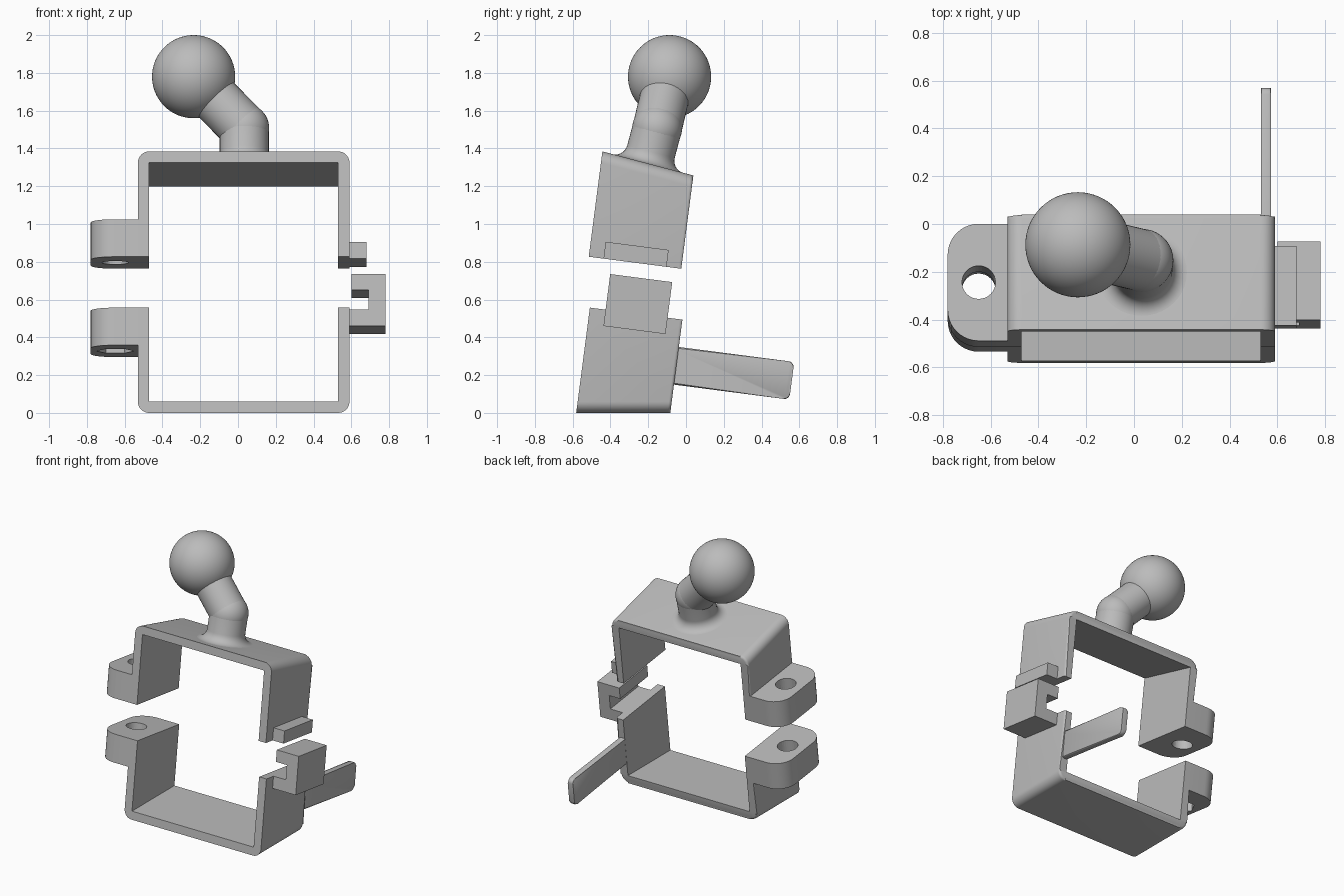
import bpy, bmesh, math
from mathutils import Matrix, Vector

if "Cube" in bpy.data.objects:
    bpy.data.objects.remove(bpy.data.objects["Cube"])

TILT = math.radians(7.4)
SHEAR = math.tan(TILT)
DEPTH = 0.247          # half depth of the clamp
H = 0.53               # height of each clamp half
ROT = Matrix.Rotation(-TILT, 4, 'X')
UPPER = Matrix.Translation((0, -0.27, 0.795)) @ ROT
LOWER = Matrix.Translation((0, -0.264, 0.5255)) @ ROT

grey = bpy.data.materials.new("plain grey")
grey.diffuse_color = (0.5, 0.5, 0.5, 1)
grey.use_nodes = True
grey.node_tree.nodes["Principled BSDF"].inputs["Base Color"].default_value = grey.diffuse_color


def finish(name, bm, matrix=Matrix(), smooth=True):
    bmesh.ops.recalc_face_normals(bm, faces=bm.faces)
    me = bpy.data.meshes.new(name)
    bm.to_mesh(me)
    bm.free()
    me.materials.append(grey)
    ob = bpy.data.objects.new(name, me)
    bpy.context.collection.objects.link(ob)
    ob.matrix_world = matrix
    if smooth:
        bpy.ops.object.select_all(action='DESELECT')
        ob.select_set(True)
        bpy.context.view_layer.objects.active = ob
        bpy.ops.object.shade_smooth_by_angle(angle=math.radians(32))
    return ob


def prism(pts, lo, hi, axis):
    """Extrude a 2D outline from lo to hi along the given axis."""
    place = {'X': lambda a, b, c: (c, a, b),
             'Y': lambda a, b, c: (a, c, b),
             'Z': lambda a, b, c: (a, b, c)}[axis]
    bm = bmesh.new()
    r1 = [bm.verts.new(place(a, b, lo)) for a, b in pts]
    r2 = [bm.verts.new(place(a, b, hi)) for a, b in pts]
    bm.faces.new(r1)
    bm.faces.new(r2)
    n = len(pts)
    for i in range(n):
        j = (i + 1) % n
        bm.faces.new((r1[i], r1[j], r2[j], r2[i]))
    return bm


def arc(cx, cy, r, start, end, n=8):
    return [(cx + r * math.cos(math.radians(start + (end - start) * i / n)),
             cy + r * math.sin(math.radians(start + (end - start) * i / n)))
            for i in range(n + 1)]


def rect(a0, a1, b0, b1):
    return [(a0, b0), (a1, b0), (a1, b1), (a0, b1)]


def clamp_half(name, matrix, sign):
    # U-shaped band with rounded outer corners and a slanted closed end
    pts = [(0.59, 0)] + arc(0.53, H - 0.06, 0.06, 0, 90) \
        + arc(-0.47, H - 0.06, 0.06, 90, 180) \
        + [(-0.53, 0), (-0.47, 0), (-0.47, H - 0.06), (0.53, H - 0.06), (0.53, 0)]
    bm = prism(pts, -DEPTH, DEPTH, 'Y')

    def outer(v):
        return v.co.x > 0.56 or v.co.x < -0.5 or v.co.z > H - 0.03
    rim = [e for e in bm.edges
           if all(v.co.y > 0.2 and outer(v) for v in e.verts)]
    bmesh.ops.bevel(bm, geom=rim, offset=0.015, segments=3, affect='EDGES', profile=0.5)
    for v in bm.verts:
        if v.co.z > 0.3:
            v.co.z -= SHEAR * v.co.y
        v.co.z *= sign
    finish(name, bm, matrix)


def cut(ob, pts, lo, hi, matrix):
    cutter = finish("cutter", prism(pts, lo, hi, 'Z'), matrix, False)
    cutter.hide_render = True
    mod = ob.modifiers.new("cut", 'BOOLEAN')
    mod.operation = 'DIFFERENCE'
    mod.solver = 'EXACT'
    mod.object = cutter
    bpy.context.view_layer.objects.active = ob
    bpy.ops.object.modifier_apply(modifier=mod.name)
    bpy.data.objects.remove(cutter)


def ear(name, matrix, lo, hi):
    # bolt ear with two rounded outer corners and a bolt hole
    r = 0.13
    pts = [(-0.472, -DEPTH), (-0.472, DEPTH)] \
        + arc(-0.78 + r, DEPTH - r, r, 90, 180, 10) \
        + arc(-0.78 + r, -DEPTH + r, r, 180, 270, 10)
    ob = finish(name, prism(pts, lo, hi, 'Z'), matrix)
    cut(ob, arc(-0.65, 0, 0.07, 0, 360, 32)[:-1], lo - 0.05, hi + 0.05, matrix)
    return ob


clamp_half("upper_clamp", UPPER, 1)
clamp_half("lower_clamp", LOWER, -1)
ear("upper_ear", UPPER, 0, 0.2)
lower_ear = ear("lower_ear", LOWER, -0.2, 0)
# hexagonal nut pocket under the lower ear
cut(lower_ear, arc(-0.65, 0, 0.1, 0, 360, 6)[:-1], -0.25, -0.1, LOWER)

# latch: bar on the upper half, hook on the lower half
finish("latch_bar", prism(rect(0.58, 0.68, 0, 0.09), -0.168, 0.168, 'Y'), UPPER)
hook = [(0.58, -0.087), (0.78, -0.087), (0.78, 0.19), (0.60, 0.19),
        (0.60, 0.105), (0.69, 0.105), (0.69, 0), (0.58, 0)]
finish("latch_hook", prism(hook, -0.163, 0.168, 'Y'), LOWER)

# flat lever reaching backwards
lever = [(0.2, -0.347), *arc(0.833, -0.317, 0.03, -90, 0, 5),
         *arc(0.833, -0.176, 0.03, 0, 90, 5), (0.2, -0.146)]
bm = prism(lever, 0.531, 0.574, 'X')
ring = [e for e in bm.edges if abs(e.verts[0].co.x - e.verts[1].co.x) < 1e-4]
bmesh.ops.bevel(bm, geom=ring, offset=0.008, segments=2, affect='EDGES', profile=0.5)
finish("lever", bm, LOWER)


def lathe(name, profile, start, direction, n=40):
    """Revolve (radius, height) points around an axis."""
    bm = bmesh.new()
    rings = [[bm.verts.new((r * math.cos(2 * math.pi * i / n),
                            r * math.sin(2 * math.pi * i / n), h))
              for i in range(n)] for r, h in profile]
    for a, b in zip(rings, rings[1:]):
        for i in range(n):
            j = (i + 1) % n
            bm.faces.new((a[i], a[j], b[j], b[i]))
    bm.faces.new(rings[0])
    bm.faces.new(rings[-1])
    q = direction.to_track_quat('Z', 'Y').to_matrix().to_4x4()
    finish(name, bm, Matrix.Translation(start) @ q)


def sphere(name, centre, r, u, v):
    bm = bmesh.new()
    bmesh.ops.create_uvsphere(bm, u_segments=u, v_segments=v, radius=r)
    finish(name, bm, Matrix.Translation(centre))


# ball joint: flared neck, elbow, slanted arm and ball
R = 0.13
base = Vector((0.033, -0.202, 1.32))
normal = Vector((0, math.sin(2 * TILT), math.cos(2 * TILT)))
elbow = base + normal * 0.193
ball = Vector((-0.235, -0.087, 1.78))
fillet = [(R + 0.065 - x, 0.065 + y) for x, y in arc(0, 0, 0.065, -90, 0, 8)]
lathe("neck", [(R + 0.065, -0.02)] + fillet + [(R, 0.193)], base, normal)
sphere("elbow", elbow, R + 0.002, 40, 24)
lathe("arm", [(R, 0), (R, (ball - elbow).length - 0.1)], elbow, ball - elbow)
sphere("ball", ball, 0.22, 64, 40)
